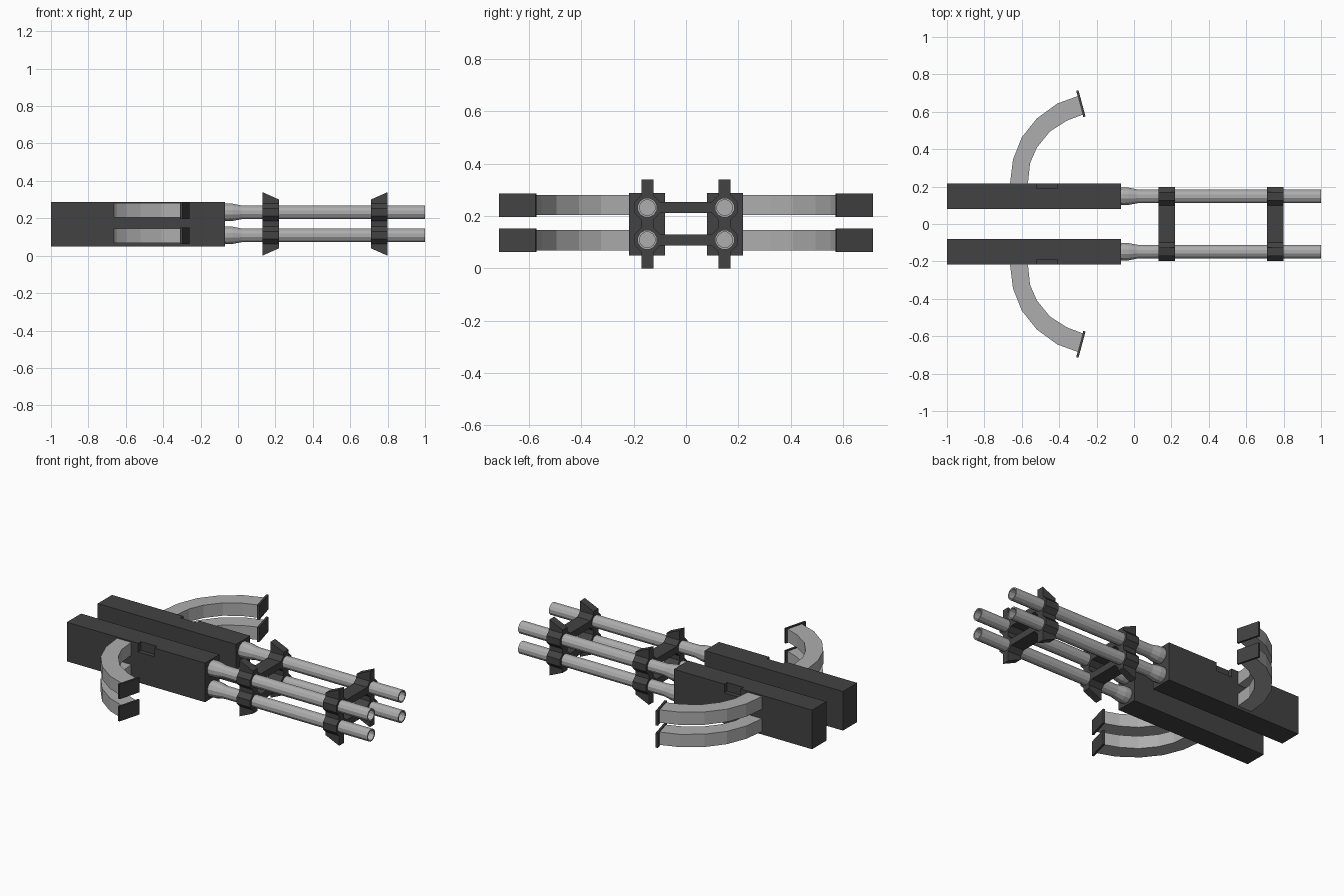
import bpy, bmesh, math
from mathutils import Vector

if "Cube" in bpy.data.objects:
    bpy.data.objects.remove(bpy.data.objects["Cube"])

dark = bpy.data.materials.new("dark_metal")
dark.diffuse_color = (0.055, 0.055, 0.055, 1)
dark.use_nodes = True
dark.node_tree.nodes["Principled BSDF"].inputs["Base Color"].default_value = dark.diffuse_color
light = bpy.data.materials.new("light_metal")
light.diffuse_color = (0.42, 0.42, 0.42, 1)
light.use_nodes = True
light.node_tree.nodes["Principled BSDF"].inputs["Base Color"].default_value = light.diffuse_color


def finish(name, bm, mat):
    bmesh.ops.recalc_face_normals(bm, faces=bm.faces)
    me = bpy.data.meshes.new(name)
    bm.to_mesh(me)
    bm.free()
    me.materials.append(mat)
    ob = bpy.data.objects.new(name, me)
    bpy.context.collection.objects.link(ob)
    return ob


def prism(name, pts, lo, hi, axis, mat):
    """Extrude a 2D outline along an axis from lo to hi."""
    bm = bmesh.new()

    def place(p, h):
        c = list(p)
        c.insert("xyz".index(axis), h)
        return bm.verts.new(c)
    face = bm.faces.new([place(p, lo) for p in pts])
    ext = bmesh.ops.extrude_face_region(bm, geom=[face])
    off = Vector([hi - lo if a == axis else 0 for a in "xyz"])
    bmesh.ops.translate(bm, vec=off, verts=[v for v in ext["geom"] if isinstance(v, bmesh.types.BMVert)])
    return finish(name, bm, mat)


def lathe_x(name, profile, y, z, sides, mat):
    """Revolve (x, radius) points about a line parallel to x."""
    bm = bmesh.new()
    rings = []
    for x, r in profile:
        rings.append([bm.verts.new((x, y + r * math.cos(a), z + r * math.sin(a)))
                      for a in (2 * math.pi * (i + 0.5) / sides for i in range(sides))])
    for a, b in zip(rings, rings[1:]):
        for i in range(sides):
            j = (i + 1) % sides
            bm.faces.new((a[i], a[j], b[j], b[i]))
    bm.faces.new(rings[0])
    bm.faces.new(rings[-1])
    return finish(name, bm, mat)


def rect(a0, a1, b0, b1):
    return [(a0, b0), (a1, b0), (a1, b1), (a0, b1)]


BARREL_Y, BARREL_Z = 0.148, (0.109, 0.232)
barrel = [(-0.09, 0.045), (-0.06, 0.049), (-0.03, 0.048), (0.02, 0.038),
          (1.0, 0.038), (1.0, 0.030), (0.9, 0.030)]
mag_outer = [(-0.664, 0.17), (-0.663, 0.217), (-0.647, 0.345), (-0.60, 0.463),
             (-0.52, 0.564), (-0.41, 0.644), (-0.29, 0.688)]
mag_inner = [(-0.568, 0.17), (-0.567, 0.217), (-0.556, 0.324), (-0.519, 0.409),
             (-0.449, 0.495), (-0.358, 0.553), (-0.265, 0.588)]
plate = [(-0.309, 0.712), (-0.297, 0.715), (-0.259, 0.575), (-0.271, 0.571)]
clamps = [(0.13, 0.22, 0.0, 0.04), (0.71, 0.80, 0.04, 0.0)]

for side, s in (("left", 1), ("right", -1)):
    # receiver: lower block plus upper block with an ejection notch
    outline = [(-1, .08), (-.07, .08), (-.07, .217), (-1, .217)]
    notched = outline[:3] + [(-.41, .217), (-.41, .19), (-.52, .19), (-.52, .217)] + outline[3:]
    prism(f"receiver_{side}", [(x, s * y) for x, y in outline], 0.05, 0.235, "z", dark)
    prism(f"receiver_top_{side}", [(x, s * y) for x, y in notched], 0.235, 0.288, "z", dark)

    for level, z in zip(("lower", "upper"), BARREL_Z):
        tag = f"{level}_{side}"
        lathe_x(f"barrel_{tag}", barrel, s * BARREL_Y, z, 12, light)

        # curved magazine built as a strip of boxes, with its end plate
        zc = z - 0.002 if level == "lower" else z + 0.010
        bm = bmesh.new()
        rings = []
        for o, i in zip(mag_outer, mag_inner):
            rings.append([bm.verts.new((p[0], s * p[1], zc + h))
                          for p, h in ((o, -.039), (i, -.039), (i, .039), (o, .039))])
        for a, b in zip(rings, rings[1:]):
            for k in range(4):
                bm.faces.new((a[k], a[(k + 1) % 4], b[(k + 1) % 4], b[k]))
        bm.faces.new(rings[0])
        bm.faces.new(rings[-1])
        finish(f"magazine_{tag}", bm, light)
        prism(f"magazine_plate_{tag}", [(x, s * y) for x, y in plate], zc - .045, zc + .045, "z", dark)

        # octagonal clamp collars
        for n, (x0, x1, _, _) in enumerate(clamps):
            lathe_x(f"clamp_collar_{n}_{tag}", [(x0, 0.054), (x1, 0.054)], s * BARREL_Y, z, 8, dark)

    # upright fins joining the upper and lower barrels
    for n, (x0, x1, d0, d1) in enumerate(clamps):
        fin = [(x0, d0), (x1, d1), (x1, 0.34 - d1), (x0, 0.34 - d0)]
        prism(f"clamp_fin_{n}_{side}", fin, s * BARREL_Y - .023, s * BARREL_Y + .023, "y", dark)

# cross bars between left and right barrels
for n, (x0, x1, _, _) in enumerate(clamps):
    for level, z in zip(("lower", "upper"), BARREL_Z):
        prism(f"cross_bar_{n}_{level}", rect(x0, x1, z - .021, z + .021), -0.115, 0.115, "y", dark)
